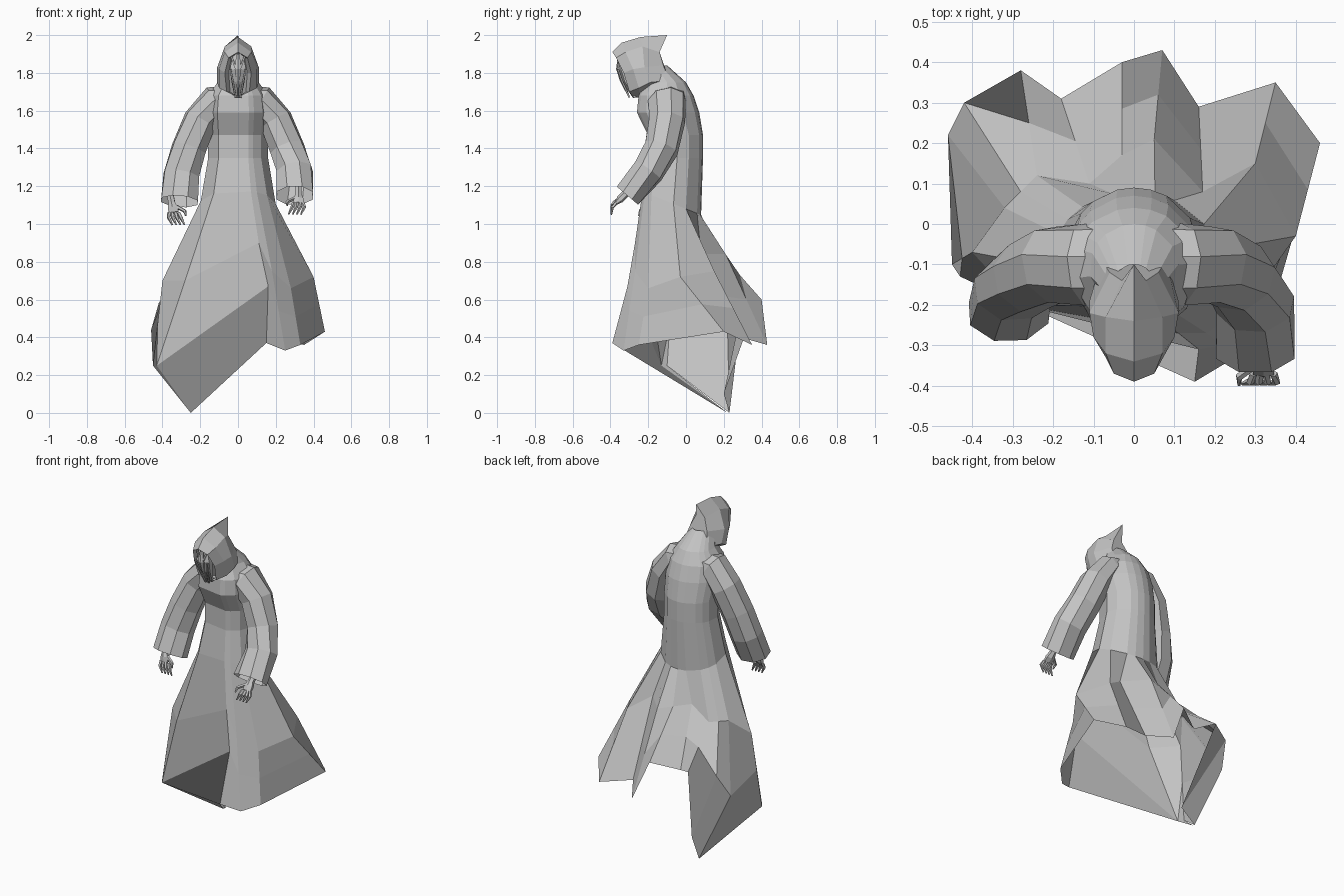
import bpy, bmesh, math
from mathutils import Vector as V

if "Cube" in bpy.data.objects:
    bpy.data.objects.remove(bpy.data.objects["Cube"])

cloth = bpy.data.materials.new("grey_cloth")
cloth.use_nodes = True
cloth.diffuse_color = (0.55, 0.55, 0.55, 1)
cloth.node_tree.nodes["Principled BSDF"].inputs["Base Color"].default_value = cloth.diffuse_color


def loft(name, rings, cap_start=False, cap_end=False):
    """Skin closed rings that share one point count."""
    bm = bmesh.new()
    loops = [[bm.verts.new(point) for point in ring] for ring in rings]
    for lower, upper in zip(loops, loops[1:]):
        for here in range(len(lower)):
            before = here - 1
            bm.faces.new((lower[before], lower[here], upper[here], upper[before]))
    if cap_start:
        bm.faces.new(loops[0][::-1])
    if cap_end:
        bm.faces.new(loops[-1])
    bmesh.ops.remove_doubles(bm, verts=bm.verts, dist=0.001)
    bmesh.ops.recalc_face_normals(bm, faces=bm.faces)
    mesh = bpy.data.meshes.new(name)
    bm.to_mesh(mesh)
    bm.free()
    mesh.materials.append(cloth)
    obj = bpy.data.objects.new(name, mesh)
    bpy.context.collection.objects.link(obj)


def tube(name, centres, widths, depths, sides=6, cap=True):
    """Tube through the centres, with a half width and half depth at each."""
    centres = [V(centre) for centre in centres]
    last = len(centres) - 1
    rings = []
    for i, (centre, width, depth) in enumerate(zip(centres, widths, depths)):
        along = centres[min(i + 1, last)] - centres[max(i - 1, 0)]
        side = along.cross(V((0, 1, 0.3))).normalized()
        front = side.cross(along).normalized()
        turns = [math.tau * (k + 0.5) / sides for k in range(sides)]
        rings.append([centre + side * width * math.cos(turn) + front * depth * math.sin(turn)
                      for turn in turns])
    loft(name, rings, cap, cap)


def mirrored(half):
    """Closed ring from a half outline whose ends lie on the middle plane."""
    return half + [(-x, y, z) for x, y, z in half[-2:0:-1]]


def ellipse(degrees, centre_y, width, depth, height):
    turn = math.radians(degrees)
    return V((width * math.cos(turn), centre_y + depth * math.sin(turn), height))


# Robe folds: direction at the waist, then knee, (middle) and hem points
folds = [
    (-70, (.11, -.27, .9), (.16, -.31, .67), (.15, -.39, .37)),
    (-60, (.18, -.27, .75), (.25, -.33, .33)),
    (-40, (.28, -.2, .66), (.33, -.25, .36)),
    (5, (.4, -.03, .72), (.46, .2, .43)),
    (30, (.3, .15, .75), (.35, .35, .36)),
    (60, (.17, .08, .84), (.16, .29, .4)),
    (75, (.05, .21, .84), (.07, .43, .36)),
    (90, (-.03, .17, .86), (-.03, .4, .6)),
    (105, (-.11, .1, .87), (-.18, .31, .56)),
    (130, (-.24, .12, .8), (-.28, .38, .6)),
    (145, (-.28, .08, .8), (-.42, .3, .58), (-.18, .2, .1)),
    (160, (-.32, .04, .8), (-.46, .22, .44), (-.25, .23, 0)),
    (190, (-.4, -.07, .7), (-.45, -.1, .25)),
    (230, (-.28, -.2, .7), (-.43, -.13, .25), (-.25, .22, 0)),
]
# Torso rings from neck to ribs: height, centre, half width, half depth
torso = [(1.84, -.17, .06, .07), (1.75, -.11, .11, .11), (1.68, -.11, .16, .15),
         (1.59, -.1, .17, .17), (1.47, -.06, .16, .15), (1.35, -.06, .16, .15)]
strands = []
for direction, knee, *lower in folds:
    body = [ellipse(direction, middle, width, depth, height) for height, middle, width, depth in torso]
    waist = ellipse(direction, -.08, .2, .16, 1.08)
    waist.z -= waist.y * 0.4
    if len(lower) == 1:
        lower.insert(0, (V(knee) + V(lower[0])) / 2)
    strands.append(body + [waist, knee] + lower)
loft("robe", list(zip(*strands)))


# Bell sleeves share a shoulder and end in different poses
def sleeve(name, side, forearm):
    shoulder = [(.04, -.1, 1.65), (.12, -.1, 1.65), (.2, -.1, 1.55), (.26, -.13, 1.4)]
    centres = [(side * x, y, z) for x, y, z in shoulder + forearm]
    widths = [0.08 + 0.005 * i for i in range(len(centres))]
    depths = [0.11 - 0.006 * i for i in range(len(centres))]
    tube(name, centres, widths, depths, sides=8, cap=False)


sleeve("left_sleeve", 1, [(.3, -.2, 1.28), (.3, -.31, 1.15)])
sleeve("right_sleeve", -1, [(.3, -.16, 1.26), (.31, -.22, 1.12)])


def hand(name, wrist, reach, inward):
    """Palm, four curled fingers and a thumb."""
    wrist, reach, inward = V(wrist), V(reach), V(inward)
    knuckle = wrist + reach
    tube(name + "_palm", [wrist - reach, wrist, wrist + reach / 2, knuckle],
         (.02, .02, .03, .03), (.02, .02, .02, .01))
    taper = (.01, .01, .004)
    for i in range(4):
        spread = V((i - 1.5, 0, 0)) / 60
        bend = knuckle + reach / 2 + spread * 1.3
        tip = bend + inward / 2 - V((0, 0, .04))
        tube(f"{name}_finger_{i + 1}", [knuckle + spread, bend, tip], taper, taper, sides=5)
    base = wrist + reach / 3 + inward / 2
    tube(name + "_thumb", [base, base + inward + reach / 2, base + inward + reach], taper, taper, sides=5)


hand("left_hand", (.32, -.33, 1.15), (0, -.04, -.04), (-.04, -.01, 0))
hand("right_hand", (-.35, -.21, 1.11), (.01, -.02, -.05), (.04, -.01, 0))

# Pointed hood from rim to tip, each outline running from crown to chin
hood = [
    [(0, -.39, 1.91), (.05, -.37, 1.88), (.07, -.33, 1.8), (.06, -.3, 1.7), (0, -.28, 1.67)],
    [(0, -.34, 1.96), (.07, -.32, 1.91), (.1, -.28, 1.82), (.1, -.25, 1.72), (0, -.25, 1.67)],
    [(0, -.24, 1.99), (.07, -.23, 1.94), (.11, -.22, 1.83), (.11, -.19, 1.75), (0, -.2, 1.67)],
    [(0, -.1, 2), (.03, -.14, 1.91), (.06, -.12, 1.84), (.08, -.09, 1.76), (0, -.08, 1.72)],
]
lining = [(x * 0.7, y + 0.05, z) for x, y, z in hood[0]]
loft("hood", [mirrored(outline) for outline in [lining] + hood], True, True)

# Long beaked mask inside the hood, with brows and cheek bones
middle_line = [V((0, -.35, 1.9)), V((0, -.36, 1.82)), V((0, -.34, 1.76)), V((0, -.3, 1.67))]
tube("beak", middle_line, (.01, .02, .01, .004), (.01, .01, .01, .004))
tube("mask", [point + V((0, .03, 0)) for point in middle_line], (.03, .05, .04, .02), (.03, .03, .03, .01))
for side, label in ((1, "left"), (-1, "right")):
    thin = (.006, .006, .006)
    outward = V((side * 0.04, 0, 0))
    cheek = [point + outward * share for point, share in zip(middle_line[1:], (1, 0.7, 0.3))]
    tube(label + "_cheek", cheek, thin, thin, sides=4)
    tube(label + "_brow", [middle_line[0] + outward, middle_line[1] + outward / 4], thin, thin, sides=4)
